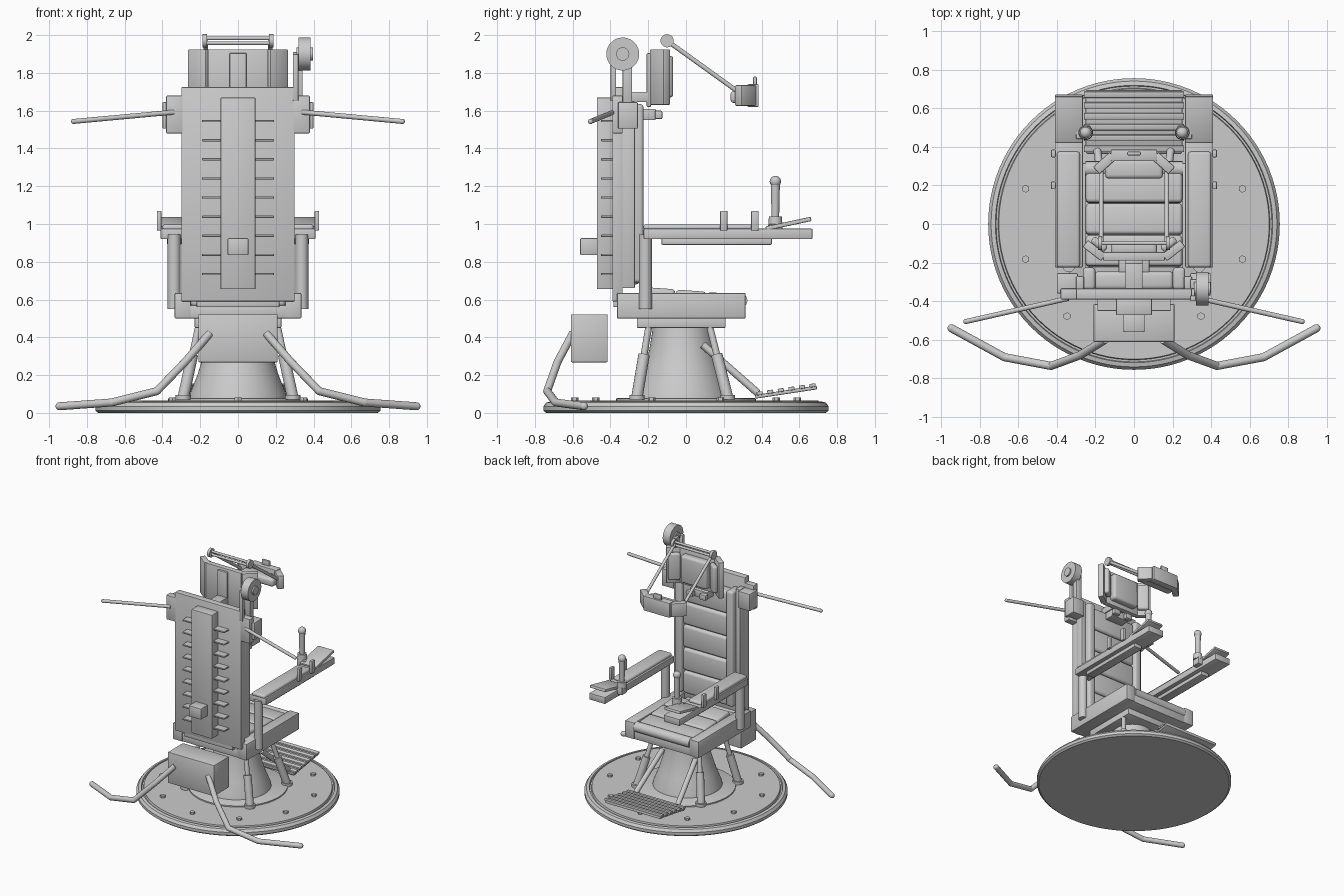
import bpy, bmesh, math
from mathutils import Vector, Matrix

old = bpy.data.objects.get("Cube")
if old:
    bpy.data.objects.remove(old)

grey = bpy.data.materials.new("plain_grey")
grey.use_nodes = True
GREY = (0.6, 0.6, 0.6, 1)
grey.diffuse_color = GREY
grey.node_tree.nodes["Principled BSDF"].inputs["Base Color"].default_value = GREY
parts = []


def finish(name, bm):
    mesh = bpy.data.meshes.new(name)
    bmesh.ops.recalc_face_normals(bm, faces=bm.faces)
    bm.to_mesh(mesh)
    bm.free()
    mesh.materials.append(grey)
    ob = bpy.data.objects.new(name, mesh)
    bpy.context.collection.objects.link(ob)
    parts.append(ob)
    return ob


def box(name, x, y, z, bevel=0.006, segs=2, rot=(0, 0, 0)):
    """Box from (min, max) ranges, turned about its own centre."""
    bm = bmesh.new()
    bmesh.ops.create_cube(bm, size=1)
    size = [b - a for a, b in (x, y, z)]
    bmesh.ops.scale(bm, vec=size, verts=bm.verts)
    if bevel:
        bmesh.ops.bevel(bm, geom=bm.edges[:], offset=min(bevel, min(size) * 0.45),
                        segments=segs, profile=0.5, affect='EDGES')
    ob = finish(name, bm)
    ob.location = [(a + b) / 2 for a, b in (x, y, z)]
    ob.rotation_euler = [math.radians(r) for r in rot]
    return ob


def rod(name, a, b, r, r2=None, sides=20):
    """Cylinder between two points."""
    a, b = Vector(a), Vector(b)
    bm = bmesh.new()
    bmesh.ops.create_cone(bm, cap_ends=True, segments=sides, radius1=r,
                          radius2=r if r2 is None else r2, depth=(b - a).length)
    turn = (b - a).to_track_quat('Z', 'Y').to_matrix().to_4x4()
    bmesh.ops.transform(bm, matrix=Matrix.Translation((a + b) / 2) @ turn, verts=bm.verts)
    return finish(name, bm)


def ball(name, at, r):
    bm = bmesh.new()
    bmesh.ops.create_uvsphere(bm, u_segments=20, v_segments=12, radius=r)
    bmesh.ops.translate(bm, vec=at, verts=bm.verts)
    return finish(name, bm)


def lathe(name, profile, at=(0, 0, 0), steps=64):
    """Spin an (r, z) profile around the vertical axis."""
    bm = bmesh.new()
    vs = [bm.verts.new((r, 0, z)) for r, z in profile]
    es = [bm.edges.new(p) for p in zip(vs, vs[1:])]
    bmesh.ops.spin(bm, geom=vs + es, cent=(0, 0, 0), axis=(0, 0, 1),
                   angle=math.tau, steps=steps, use_duplicate=False)
    bmesh.ops.remove_doubles(bm, verts=bm.verts, dist=0.0005)
    bmesh.ops.translate(bm, vec=at, verts=bm.verts)
    return finish(name, bm)


def pair(a, b, s):
    """Range on the x axis, mirrored by side."""
    return (a, b) if s > 0 else (-b, -a)


# Round base with rim groove, bolts and flared pedestal
lathe("base_disc", [(0, 0), (.74, 0), (.755, .012), (.755, .035), (.74, .055), (.718, .06),
                    (.714, .045), (.704, .045), (.7, .065), (0, .065)], steps=96)
lathe("inner_plate", [(0, .06), (.37, .06), (.37, .075), (.36, .08), (0, .08)])
for i in range(10):
    a = math.radians(18 + 36 * i)
    p = Vector((.59 * math.cos(a), .59 * math.sin(a), .06))
    rod("base_bolt", p, p + Vector((0, 0, .022)), .02, sides=6)
lathe("pedestal", [(0, .075), (.26, .075), (.255, .1), (.215, .2), (.175, .33), (.16, .42),
                   (.155, .46), (0, .46)], at=(0, -.02, 0))
box("seat_mount", (-.23, .23), (-.26, .21), (.45, .505))
for s in (-1, 1):
    for y0, y1 in ((-.19, -.26), (.115, .22)):
        top, foot = Vector((s * .2, y0, .5)), Vector((s * .29, y1, .08))
        rod("piston_rod", top, foot, .018)
        rod("piston_sleeve", foot, foot.lerp(top, .54), .03)
        rod("piston_foot", foot - Vector((0, 0, .01)), foot + Vector((0, 0, .015)), .04)

# Footrest
tilt = math.degrees(math.atan2(.05, .33))
box("footrest_plate", (-.25, .25), (.365, .695), (.1, .12), rot=(tilt, 0, 0))
for i in range(6):
    t = i / 5
    y, z = .39 + .28 * t, .11 + .042 * (t - .5)
    box("footrest_slat", (-.26, .26), (y - .016, y + .016), (z + .005, z + .024), .004,
        rot=(tilt, 0, 0))
for s in (-1, 1):
    rod("footrest_arm", (s * .15, .09, .36), (s * .19, .38, .105), .02)

# Seat frame and cushions
box("seat_base", (-.3, .3), (-.36, .31), (.5, .57))
for s in (-1, 1):
    box("seat_rail", pair(.25, .335, s), (-.365, .315), (.5, .635))
for i in range(3):
    y = -.22 + .165 * i
    box("seat_cushion", (-.25, .25), (y, y + .16), (.56, .66 - .013 * i), .018, 3, (-4, 0, 0))
rod("seat_front_roll", (-.25, .285, .595), (.25, .285, .595), .04)

# Backrest shell, spine and fins
box("back_shell", (-.3, .3), (-.39, -.335), (.59, 1.725))
box("back_shell_foot", (-.22, .22), (-.385, -.3), (.56, .61))
for s in (-1, 1):
    box("back_bolster", pair(.2, .265, s), (-.34, -.225), (.69, 1.635), .018, 3)
    box("back_edge", pair(.26, .3, s), (-.34, -.27), (.66, 1.65))
for i in range(5):
    z = .68 + .188 * i
    box("back_cushion", (-.205, .205), (-.34, -.245), (z, z + .182), .022, 3)
box("spine_cover", (-.093, .093), (-.472, -.385), (.655, 1.67))
box("spine_box", (-.055, .055), (-.56, -.465), (.835, .925))
for i in range(9):
    z = .735 + .10125 * i
    box("spine_fin", (-.19, .19), (-.45, -.385), (z - .006, z + .006), .002, 1)

# Shoulders with rods
for s in (-1, 1):
    box("shoulder_plate", pair(.29, .38, s), (-.39, -.335), (1.48, 1.68))
    box("shoulder_box", pair(.29, .4, s), (-.36, -.255), (1.505, 1.645))
    rod("shoulder_rod", (s * .34, -.385, 1.592), (s * .87, -.505, 1.543), .013)
    ball("shoulder_rod_tip", (s * .87, -.505, 1.543), .014)

# Side wheel on its post
box("wheel_post", (.29, .342), (-.335, -.285), (1.63, 1.91))
box("wheel_brace", (.29, .32), (-.4, -.37), (1.65, 1.9))
rod("wheel", (.32, -.335, 1.9), (.385, -.335, 1.9), .087, sides=40)
rod("wheel_hub", (.31, -.335, 1.9), (.397, -.335, 1.9), .035)

# Headrest with angled wings
box("head_panel", (-.16, .16), (-.19, -.145), (1.63, 1.925))
box("head_pad", (-.12, .12), (-.16, -.09), (1.665, 1.89), .02, 3)
box("head_strap", (-.045, .045), (-.208, -.185), (1.62, 1.905))
box("head_mount", (-.045, .045), (-.345, -.19), (1.645, 1.7))
for s in (-1, 1):
    box("head_wing", pair(.145, .265, s), (-.16, -.115), (1.63, 1.925), rot=(0, 0, s * 38))
    box("head_wing_pad", pair(.135, .225, s), (-.125, -.085), (1.67, 1.89), .015, 3, (0, 0, s * 38))
    box("neck_grip", pair(.03, .09, s), (-.165, -.125), (1.555, 1.6), .008)
box("neck_bracket", (-.08, .08), (-.25, -.16), (1.55, 1.61))

# Overhead visor on swing arms
for z in (1.957, 1.983):
    rod("visor_crossbar", (-.18, -.1, z), (.18, -.1, z), .01)
for s in (-1, 1):
    rod("visor_pivot", (s * .165, -.1, 1.97), (s * .187, -.1, 1.97), .035)
    rod("visor_arm", (s * .17, -.1, 1.97), (s * .17, .29, 1.69), .012)
    box("visor_wing", pair(.095, .21, s), (.29, .34), (1.625, 1.735), rot=(0, 0, s * -42))
box("visor_panel", (-.12, .12), (.325, .385), (1.62, 1.74))
box("visor_pad", (-.15, .15), (.235, .335), (1.64, 1.705), .02, 3)
box("visor_tab", (-.035, .035), (.355, .375), (1.73, 1.78))

# Armrests with control sticks
for s in (-1, 1):
    rod("arm_post", (s * .338, -.215, .55), (s * .338, -.215, .945), .034)
    box("arm_rail", pair(.265, .41, s), (-.225, .67), (.92, .975))
    box("arm_lower_strip", pair(.3, .375, s), (-.13, .455), (.89, .925))
    box("arm_pad", pair(.28, .4, s), (-.225, .375), (.965, .998), .015, 3)
    box("control_panel", pair(.265, .41, s), (.42, .665), (.99, 1.013), rot=(12, 0, 0))
    for y in (.2, .365):
        box("arm_tab", pair(.405, .43, s), (y - .02, y + .02), (.965, 1.07))
    box("stick_bracket", pair(.225, .3, s), (.44, .51), (.94, 1.0))
    rod("stick_base", (s * .25, .473, .99), (s * .25, .473, 1.04), .038, .034)
    rod("stick", (s * .25, .473, 1.03), (s * .25, .473, 1.21), .02, .024)
    ball("stick_knob", (s * .25, .473, 1.225), .03)

# Rear box and trailing tubes
box("rear_box", (-.21, .21), (-.61, -.415), (.268, .522))
for s in (-1, 1):
    path = [(.15, -.6, .42), (.28, -.68, .27), (.43, -.735, .115), (.67, -.69, .055),
            (.945, -.54, .035)]
    path = [(s * x, y, z) for x, y, z in path]
    for a, b in zip(path, path[1:]):
        rod("trailing_tube", a, b, .021)
        ball("tube_joint", b, .021)

# Shading
bpy.ops.object.select_all(action='DESELECT')
for ob in parts:
    ob.select_set(True)
bpy.context.view_layer.objects.active = parts[0]
bpy.ops.object.shade_smooth_by_angle(angle=math.radians(35))
